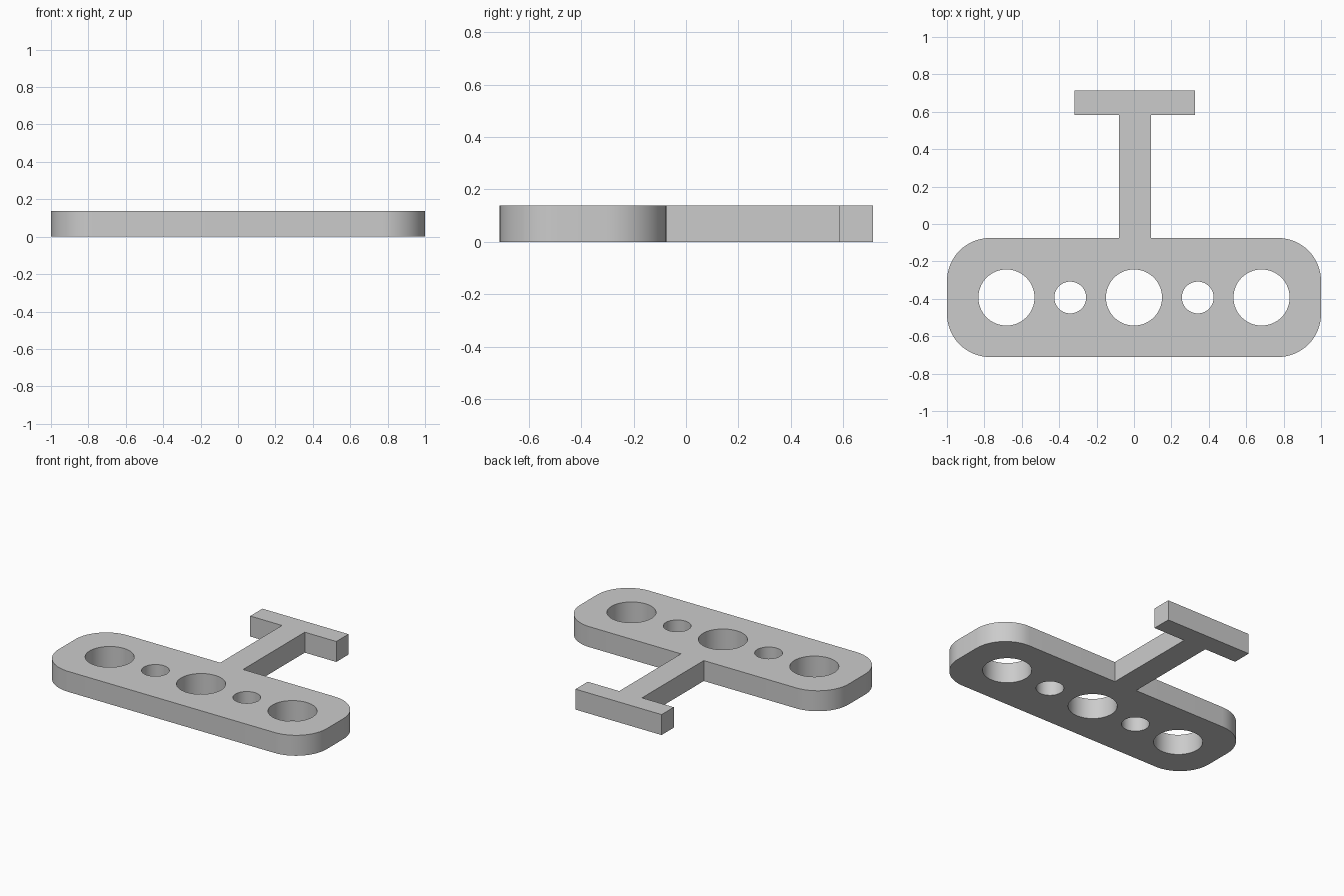
import bpy, bmesh
from math import cos, sin, pi

if "Cube" in bpy.data.objects:
    bpy.data.objects.remove(bpy.data.objects["Cube"], do_unlink=True)

HEIGHT = 0.138
PLATE_Y = -0.393

grey = bpy.data.materials.new("light grey")
grey.use_nodes = True
grey.diffuse_color = (0.6, 0.6, 0.6, 1)
grey.node_tree.nodes["Principled BSDF"].inputs["Base Color"].default_value = (0.6, 0.6, 0.6, 1)


def arc(cx, cy, r, start, sweep, steps):
    return [(cx + r * cos(start + sweep * i / steps), cy + r * sin(start + sweep * i / steps))
            for i in range(steps + 1)]


def prism(name, outline, z0=0.0, z1=HEIGHT):
    """Extrude a counter-clockwise outline straight up."""
    bm = bmesh.new()
    base = bm.faces.new([bm.verts.new((x, y, z0)) for x, y in outline])
    bmesh.ops.solidify
    top = bmesh.ops.extrude_face_region(bm, geom=[base], use_keep_orig=True)["geom"]
    bmesh.ops.translate(bm, vec=(0, 0, z1 - z0),
                        verts=[v for v in top if isinstance(v, bmesh.types.BMVert)])
    bmesh.ops.recalc_face_normals(bm, faces=bm.faces)
    mesh = bpy.data.meshes.new(name)
    bm.to_mesh(mesh)
    bm.free()
    mesh.materials.append(grey)
    obj = bpy.data.objects.new(name, mesh)
    bpy.context.collection.objects.link(obj)
    return obj


def smooth(obj):
    bpy.ops.object.select_all(action="DESELECT")
    obj.select_set(True)
    bpy.context.view_layer.objects.active = obj
    bpy.ops.object.shade_smooth_by_angle(angle=pi / 6)


# Plate with rounded corners
half_x, half_y, radius = 1.0, 0.318, 0.23
corners = [(1, 1), (-1, 1), (-1, -1), (1, -1)]
outline = []
for i, (sx, sy) in enumerate(corners):
    outline += arc(sx * (half_x - radius), PLATE_Y + sy * (half_y - radius),
                   radius, i * pi / 2, pi / 2, 16)
plate = prism("plate", outline)

# Through holes: three large, two small
for i, (x, r) in enumerate([(-0.682, 0.15), (-0.341, 0.085), (0, 0.15), (0.341, 0.085), (0.682, 0.15)]):
    cutter = prism(f"hole_cutter_{i + 1}", arc(x, PLATE_Y, r, 0, 2 * pi, 64)[:-1], -0.1, HEIGHT + 0.1)
    cutter.hide_render = True
    mod = plate.modifiers.new("hole", "BOOLEAN")
    mod.operation = "DIFFERENCE"
    mod.solver = "EXACT"
    mod.object = cutter
    bpy.context.view_layer.objects.active = plate
    bpy.ops.object.modifier_apply(modifier=mod.name)
    bpy.data.objects.remove(cutter, do_unlink=True)
smooth(plate)

# T-shaped handle: stem and crossbar in one outline
plate_back = PLATE_Y + half_y
prism("handle", [(-0.08, plate_back), (0.09, plate_back), (0.09, 0.583), (0.325, 0.583),
                 (0.325, 0.713), (-0.317, 0.713), (-0.317, 0.583), (-0.08, 0.583)])
